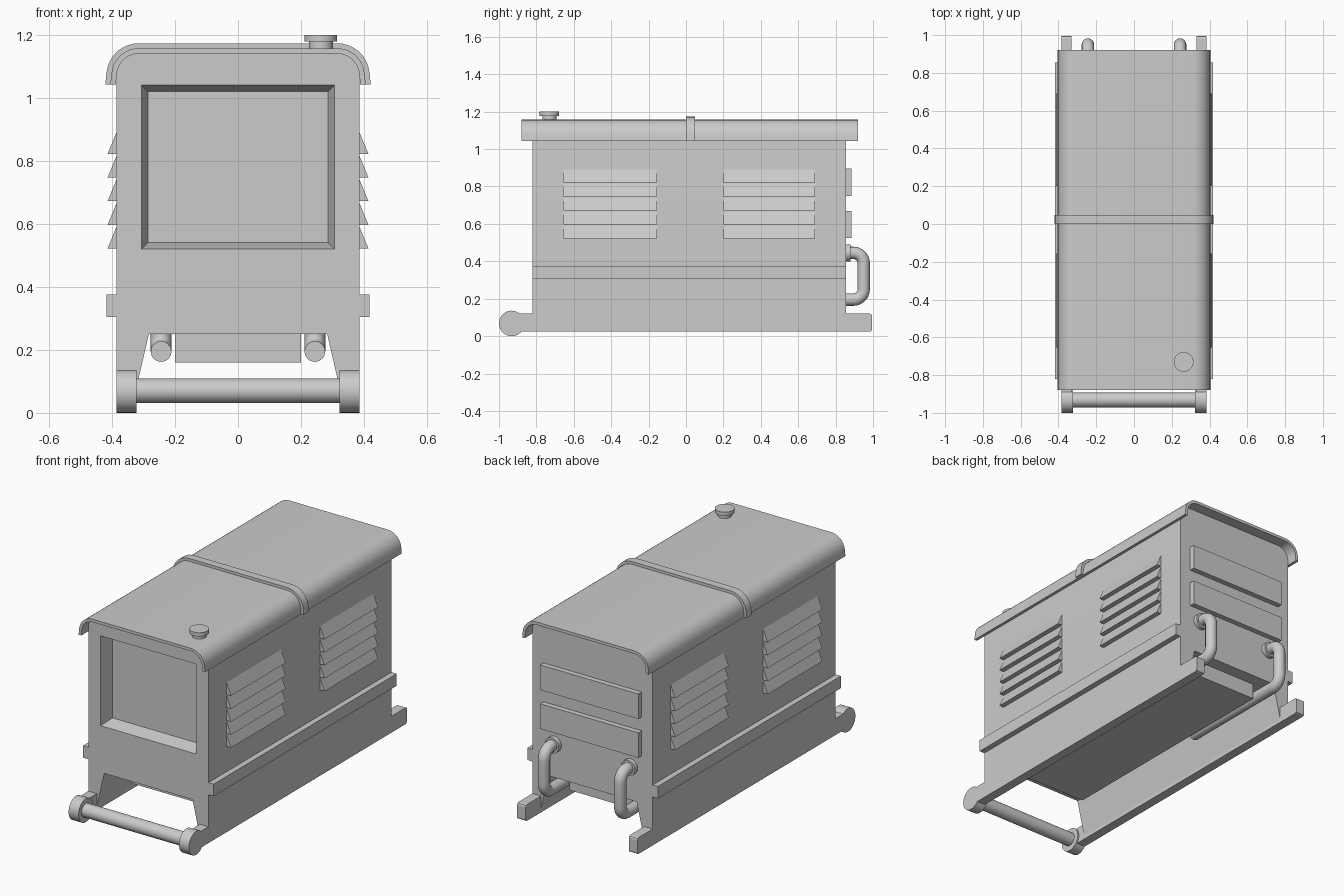
import bpy, bmesh, math
from mathutils import Vector

if "Cube" in bpy.data.objects:
    bpy.data.objects.remove(bpy.data.objects["Cube"])


def finish(name, bm, smooth=False):
    bmesh.ops.recalc_face_normals(bm, faces=bm.faces)
    me = bpy.data.meshes.new(name)
    bm.to_mesh(me)
    bm.free()
    ob = bpy.data.objects.new(name, me)
    bpy.context.collection.objects.link(ob)
    if smooth:
        bpy.ops.object.select_all(action='DESELECT')
        ob.select_set(True)
        bpy.context.view_layer.objects.active = ob
        bpy.ops.object.shade_smooth_by_angle(angle=math.radians(35))
    return ob


def prism(name, pts, y0, y1, smooth=False):
    """Extrude an (x, z) profile along y."""
    bm = bmesh.new()
    f = bm.faces.new([bm.verts.new((x, y0, z)) for x, z in pts])
    geo = bmesh.ops.extrude_face_region(bm, geom=[f])['geom']
    bmesh.ops.translate(bm, vec=(0, y1 - y0, 0),
                        verts=[v for v in geo if isinstance(v, bmesh.types.BMVert)])
    return finish(name, bm, smooth)


def box(name, x0, x1, y0, y1, z0, z1):
    return prism(name, [(x0, z0), (x1, z0), (x1, z1), (x0, z1)], y0, y1)


def cylinder(name, a, b, r, r2=None, seg=32):
    a, b = Vector(a), Vector(b)
    bm = bmesh.new()
    bmesh.ops.create_cone(bm, cap_ends=True, segments=seg, radius1=r,
                          radius2=r if r2 is None else r2, depth=(b - a).length)
    rot = Vector((0, 0, 1)).rotation_difference(b - a).to_matrix()
    bmesh.ops.rotate(bm, matrix=rot, verts=bm.verts)
    bmesh.ops.translate(bm, vec=(a + b) / 2, verts=bm.verts)
    return finish(name, bm, True)


def arc(cx, cz, r, a0, a1, n=8):
    return [(cx + r * math.cos(math.radians(a0 + (a1 - a0) * i / n)),
             cz + r * math.sin(math.radians(a0 + (a1 - a0) * i / n))) for i in range(n + 1)]


def mirrored(half):
    return half + [(-x, z) for x, z in reversed(half)]


# Housing with an open channel underneath
half = [(0.283, 0.25), (0.335, 0.025), (0.385, 0.025)] + arc(0.325, 1.08, 0.06, 0, 90)
body = prism("housing", mirrored(half), -0.82, 0.855, True)

# Tapered window recess cut into the front
bm = bmesh.new()
rings = []
for y, i in ((-0.84, -0.005), (-0.74, 0.02)):
    rings.append([bm.verts.new((x, y, z)) for x, z in
                  ((-0.306 + i, 0.52 + i), (0.306 - i, 0.52 + i),
                   (0.306 - i, 1.04 - i), (-0.306 + i, 1.04 - i))])
bm.faces.new(rings[0])
bm.faces.new(rings[1])
for k in range(4):
    n = (k + 1) % 4
    bm.faces.new((rings[0][k], rings[0][n], rings[1][n], rings[1][k]))
cutter = finish("recess_cutter", bm)
cutter.hide_render = True
mod = body.modifiers.new("recess", 'BOOLEAN')
mod.operation, mod.solver, mod.object = 'DIFFERENCE', 'EXACT', cutter
bpy.context.view_layer.objects.active = body
bpy.ops.object.modifier_move_to_index(modifier=mod.name, index=0)
bpy.ops.object.modifier_apply(modifier=mod.name)
bpy.data.objects.remove(cutter)


# Curved roof sheet and the band strapped over its middle
def shell(off):
    return mirrored([(0.388 + off, 1.043), (0.385 + off, 1.075)]
                    + arc(0.315, 1.07, 0.07 + off, 15, 90))


prism("roof", shell(0.017) + shell(0)[::-1], -0.88, 0.92, True)
prism("roof_band", shell(0.033) + shell(0.01)[::-1], 0.0, 0.047, True)

# Filler cap on the roof
cylinder("filler_neck", (0.263, -0.73, 1.14), (0.263, -0.73, 1.18), 0.038)
cylinder("filler_cap", (0.263, -0.73, 1.178), (0.263, -0.73, 1.2), 0.052)

# Belly tray
box("belly_tray", -0.2, 0.2, -0.68, 0.78, 0.16, 0.27)

for s, side in ((1, "right"), (-1, "left")):
    # Side rail, skid runner with chamfered tail, front roller end
    box("side_rail_" + side, s * 0.37, s * 0.418, -0.82, 0.855, 0.305, 0.375)
    runner = box("skid_runner_" + side, s * 0.33, s * 0.385, -0.93, 0.995, 0.025, 0.12)
    bm = bmesh.new()
    bm.from_mesh(runner.data)
    tail = [e for e in bm.edges if all(v.co.y > 0.9 for v in e.verts)
            and abs(e.verts[0].co.z - e.verts[1].co.z) < 0.01]
    bmesh.ops.bevel(bm, geom=tail, offset=0.012, segments=2, affect='EDGES', profile=0.5)
    bm.to_mesh(runner.data)
    bm.free()
    cylinder("skid_nose_" + side, (s * 0.322, -0.932, 0.068), (s * 0.385, -0.932, 0.068), 0.068)

    # Louvres: two banks of five wedges
    for bank, (y0, y1) in enumerate(((-0.655, -0.155), (0.2, 0.69))):
        for i in range(5):
            z = 0.522 + 0.075 * i
            prism(f"louvre_{side}_{bank}_{i}",
                  [(s * 0.38, z), (s * 0.414, z), (s * 0.385, z + 0.07), (s * 0.38, z + 0.07)], y0, y1)

    # Bent pipe leaving the back and returning under the floor
    path = [(0.84, 0.445)] + arc(0.895, 0.39, 0.055, 90, 0) \
        + arc(0.895, 0.25, 0.055, 0, -90) + [(0.22, 0.195)]
    bm = bmesh.new()
    prev = None
    for k, (y, z) in enumerate(path):
        p, q = path[max(k - 1, 0)], path[min(k + 1, len(path) - 1)]
        t = Vector((0, q[0] - p[0], q[1] - p[1])).normalized()
        up = Vector((1, 0, 0)).cross(t)
        ring = []
        for j in range(16):
            a = j * math.tau / 16
            ring.append(bm.verts.new(Vector((s * 0.244, y, z))
                        + 0.033 * (Vector((math.cos(a), 0, 0)) + up * math.sin(a))))
        if prev:
            for j in range(16):
                bm.faces.new((prev[j], prev[j - 1], ring[j - 1], ring[j]))
        else:
            bm.faces.new(ring)
        prev = ring
    bm.faces.new(prev)
    finish("pipe_" + side, bm, True)
    cylinder("pipe_collar_" + side, (s * 0.244, 0.85, 0.445), (s * 0.244, 0.88, 0.445), 0.045)

# Front cross bar
cylinder("front_bar", (-0.33, -0.932, 0.07), (0.33, -0.932, 0.07), 0.039)

# Rear panels
for i, z in enumerate((0.525, 0.75)):
    box(f"rear_panel_{i}", -0.315, 0.315, 0.85, 0.886, z, z + 0.145)
